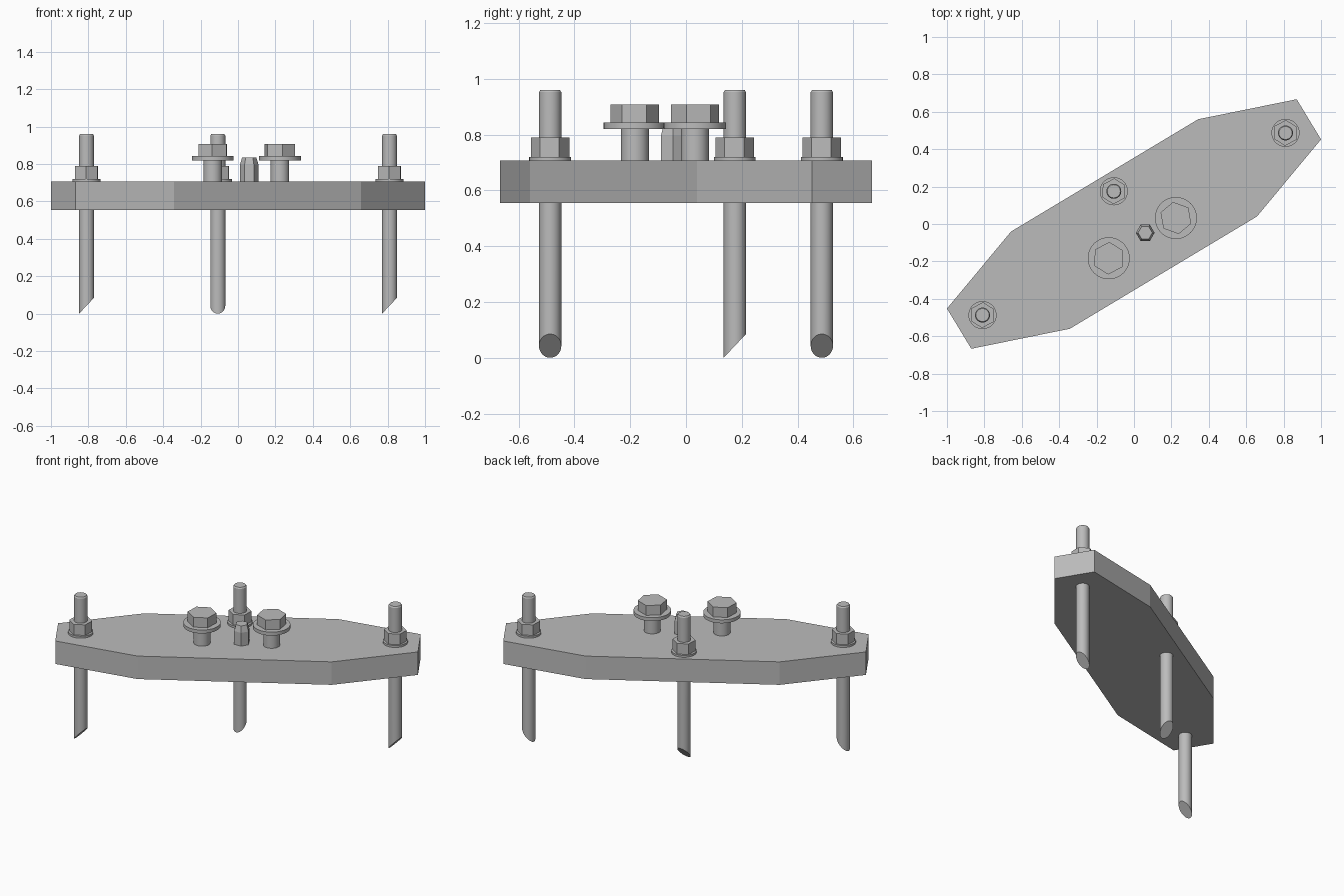
import bpy, bmesh, math

cube = bpy.data.objects.get("Cube")
if cube:
    bpy.data.objects.remove(cube, do_unlink=True)

steel = bpy.data.materials.new("grey steel")
steel.use_nodes = True
grey = (0.5, 0.5, 0.5, 1)
steel.diffuse_color = grey
steel.node_tree.nodes["Principled BSDF"].inputs["Base Color"].default_value = grey

PLATE_BOTTOM, PLATE_TOP = 0.555, 0.707


def finish(name, bm, x=0, y=0, smooth=True):
    bmesh.ops.recalc_face_normals(bm, faces=bm.faces)
    mesh = bpy.data.meshes.new(name)
    bm.to_mesh(mesh)
    bm.free()
    mesh.materials.append(steel)
    obj = bpy.data.objects.new(name, mesh)
    bpy.context.collection.objects.link(obj)
    obj.location = (x, y, 0)
    if smooth:
        bpy.ops.object.select_all(action='DESELECT')
        obj.select_set(True)
        bpy.context.view_layer.objects.active = obj
        bpy.ops.object.shade_smooth_by_angle(angle=math.radians(30))
    return obj


def loft(bm, rings, sides, turn=0):
    """Stack of (radius, height) rings, capped at both ends."""
    loops = []
    for r, z in rings:
        angles = [math.radians(turn) + math.tau * i / sides for i in range(sides)]
        loops.append([bm.verts.new((r * math.cos(a), r * math.sin(a), z)) for a in angles])
    for low, high in zip(loops, loops[1:]):
        for i in range(sides):
            j = (i + 1) % sides
            bm.faces.new((low[i], low[j], high[j], high[i]))
    bm.faces.new(loops[0][::-1])
    bm.faces.new(loops[-1])
    return loops


def turned(name, x, y, rings, sides=32, turn=0):
    bm = bmesh.new()
    loft(bm, rings, sides, turn)
    return finish(name, bm, x, y, smooth=sides > 6)


def anchor_rod(name, x, y, cut_turn, nut_turn):
    # Rod with a slanted tip and a chamfered top
    r = 0.04
    bm = bmesh.new()
    loops = loft(bm, [(r, 0), (r, 0.952), (r - 0.005, 0.96)], 32)
    a = math.radians(cut_turn)
    for v in loops[0]:
        along = v.co.x * math.cos(a) + v.co.y * math.sin(a)
        v.co.z = 0.0425 * (1 + along / r)
    finish(name + "_rod", bm, x, y)
    # Washer and hexagon nut
    turned(name + "_washer", x, y, [(0.075, PLATE_TOP), (0.075, 0.72)])
    turned(name + "_nut", x, y, [(0.069, 0.72), (0.069, 0.79)], 6, nut_turn)


def flange_bolt(name, x, y, turn):
    turned(name + "_shank", x, y, [(0.05, PLATE_TOP - 0.02), (0.05, 0.822)])
    turned(name + "_washer", x, y, [(0.112, 0.82), (0.112, 0.843)], 48)
    turned(name + "_head", x, y, [(0.087, 0.843), (0.087, 0.908)], 6, turn)


# Base plate: half of the outline, repeated by a half turn
half = [(-1, -0.452), (-0.87, -0.667), (-0.343, -0.56), (0.657, 0.04)]
outline = half + [(-x, -y) for x, y in half]
bm = bmesh.new()
face = bm.faces.new([bm.verts.new((x, y, PLATE_BOTTOM)) for x, y in outline])
extruded = bmesh.ops.extrude_face_region(bm, geom=[face])["geom"]
top = [v for v in extruded if isinstance(v, bmesh.types.BMVert)]
bmesh.ops.translate(bm, verts=top, vec=(0, 0, PLATE_TOP - PLATE_BOTTOM))
bottom_faces = [f for f in bm.faces if all(v.co.z < 0.6 for v in f.verts)]
if not bottom_faces:
    bm.faces.new([v for v in bm.verts if v.co.z < 0.6])
finish("base_plate", bm, smooth=False)

# Anchor rods
anchor_rod("right_anchor", -0.81, -0.487, 0, 28)
anchor_rod("left_anchor", 0.81, 0.487, 0, 28)
anchor_rod("back_anchor", -0.108, 0.175, 90, 28)

# Flanged bolts
flange_bolt("right_bolt", -0.135, -0.183, 28)
flange_bolt("left_bolt", 0.224, 0.032, 40)

# Hexagon centre stud with a tapered tip
turned("centre_stud", 0.06, -0.047,
       [(0.05, PLATE_TOP - 0.02), (0.05, 0.795), (0.038, 0.835)], 6)
